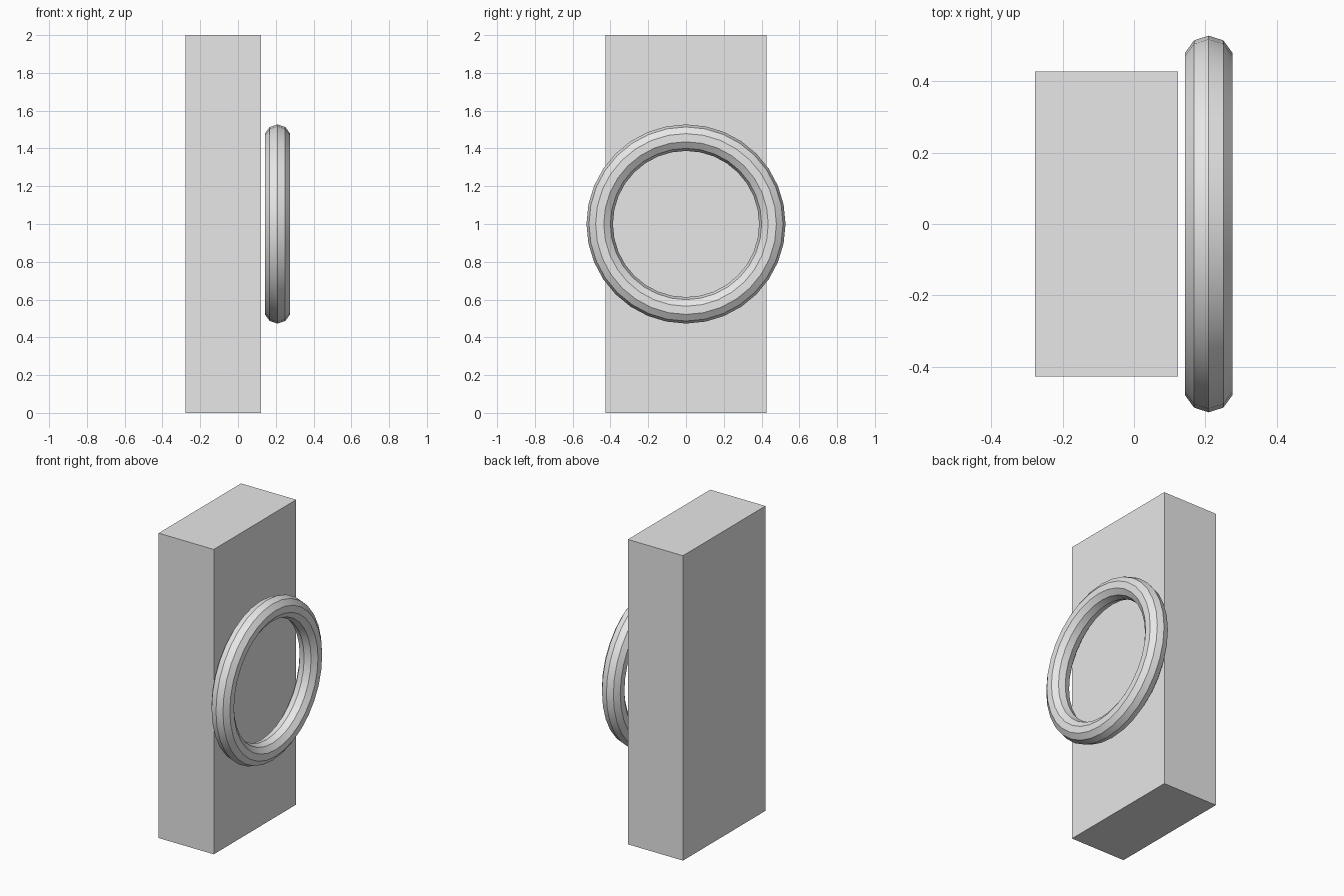
import bpy
import math

cube = bpy.data.objects.get("Cube")
if cube:
    bpy.data.objects.remove(cube, do_unlink=True)

# Shared light grey material
grey = bpy.data.materials.new("light_grey")
grey.use_nodes = True
color = (0.8, 0.8, 0.8, 1.0)
grey.diffuse_color = color
grey.node_tree.nodes["Principled BSDF"].inputs["Base Color"].default_value = color


def finish(name):
    obj = bpy.context.object
    obj.name = name
    obj.data.materials.append(grey)
    return obj


# Upright slab
bpy.ops.mesh.primitive_cube_add(size=1, location=(-0.077, 0, 1))
slab = finish("slab")
slab.scale = (0.4, 0.854, 2)
bpy.ops.object.transform_apply(location=False, rotation=False, scale=True)

# Ring floating just off the left face, with a ten-sided section
bpy.ops.mesh.primitive_torus_add(
    major_radius=0.457, minor_radius=0.07,
    major_segments=32, minor_segments=10,
    location=(0.209, 0, 1), rotation=(0, math.pi / 2, 0))
finish("ring")
bpy.ops.object.shade_smooth_by_angle(angle=math.radians(30))
